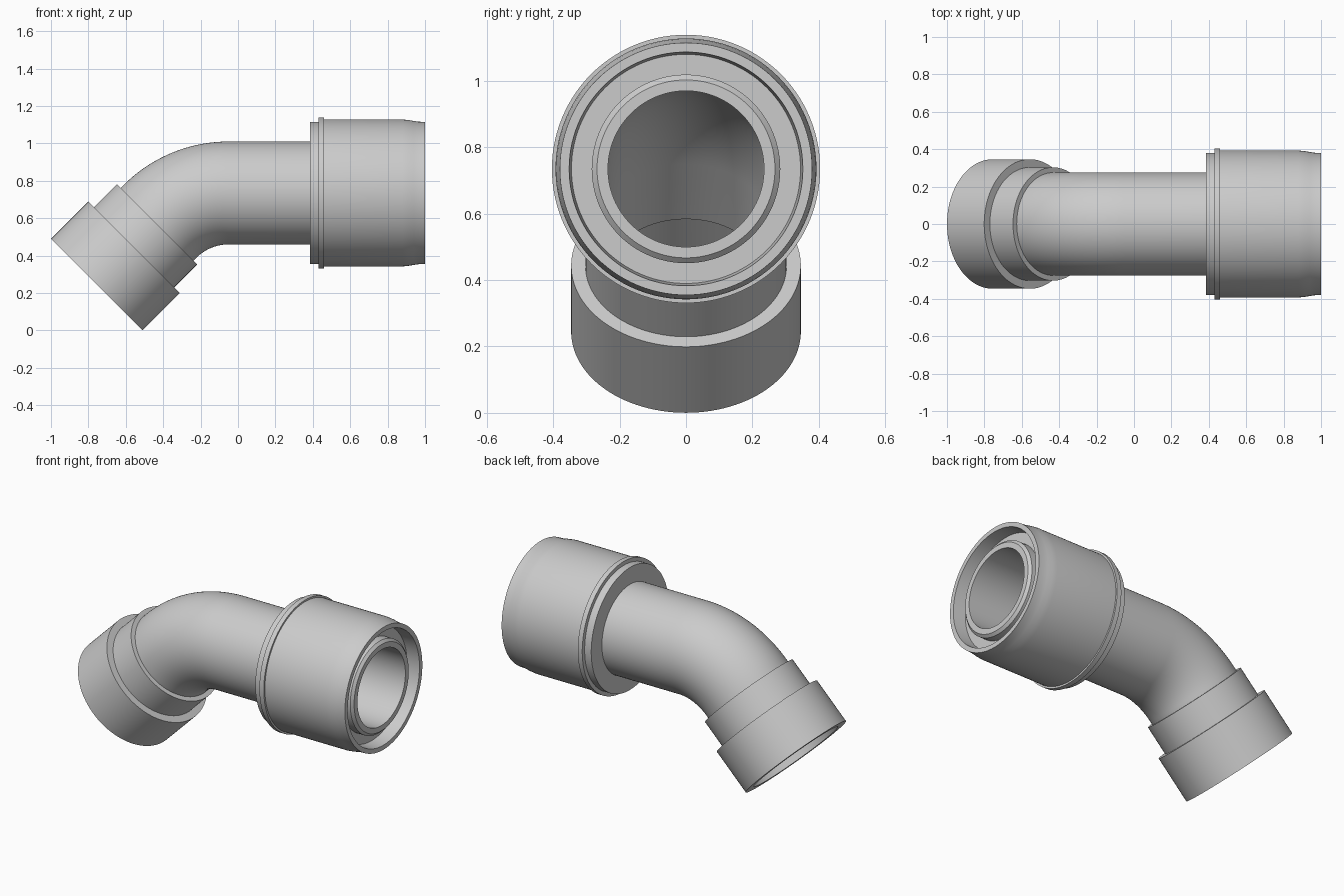
import bpy, bmesh
from math import sin, cos, tan, pi
from mathutils import Vector

if "Cube" in bpy.data.objects:
    bpy.data.objects.remove(bpy.data.objects["Cube"])

SIDES = 112
BEND_R, BEND_A = 0.52, pi / 4
AXIS_Z = 0.735
END = Vector((-0.755, 0, 0.245))                 # centre of the sloping open end
CORNER_X = -0.265                                # where the two straight axes cross
BEND_X = CORNER_X + BEND_R * tan(BEND_A / 2)
L1 = 1.0 - BEND_X                                # straight run from the x = 1 end
ARC = BEND_R * BEND_A
BEND_END = Vector((BEND_X - BEND_R * sin(BEND_A), 0,
                   AXIS_Z - BEND_R * (1 - cos(BEND_A))))
TOTAL = L1 + ARC + (END - BEND_END).length


def frame(s):
    """Centre and in-plane normal of the axis at distance s from the right end."""
    a = min(max((s - L1) / BEND_R, 0), BEND_A)
    c = Vector((BEND_X - BEND_R * sin(a), 0, AXIS_Z - BEND_R * (1 - cos(a))))
    extra = s - L1 if s < L1 else max(s - L1 - ARC, 0)
    return c + Vector((-cos(a), 0, -sin(a))) * extra, Vector((-sin(a), 0, cos(a)))


def sweep(name, profile):
    """Closed (distance, radius) profile turned around the bent axis."""
    bm = bmesh.new()
    rings = []
    for s, r in profile:
        c, n = frame(s)
        rings.append([bm.verts.new(c + n * r * cos(2 * pi * i / SIDES)
                                   + Vector((0, r * sin(2 * pi * i / SIDES), 0)))
                      for i in range(SIDES)])
    for k, a in enumerate(rings):
        b = rings[(k + 1) % len(rings)]
        for i in range(SIDES):
            j = (i + 1) % SIDES
            bm.faces.new((a[i], a[j], b[j], b[i]))
    bmesh.ops.recalc_face_normals(bm, faces=bm.faces[:])
    me = bpy.data.meshes.new(name)
    bm.to_mesh(me)
    bm.free()
    ob = bpy.data.objects.new(name, me)
    bpy.context.collection.objects.link(ob)
    bpy.ops.object.select_all(action='DESELECT')
    ob.select_set(True)
    bpy.context.view_layer.objects.active = ob
    bpy.ops.object.shade_smooth_by_angle(angle=0.5)
    return ob


def bend(r):
    return [(L1 + ARC * i / 24, r) for i in range(25)]


# Inner sleeve lip and annular recess of the right coupling
lip = [(0.015, 0.235), (0.015, 0.268), (0.03, 0.284), (0.08, 0.284),
       (0.08, 0.345), (0.0, 0.352)]
# Coupling outside: tapered mouth, body, flange, rear collar
coupling = [(0.0, 0.38), (0.035, 0.381), (0.06, 0.385), (0.09, 0.390), (0.12, 0.393),
            (0.54, 0.393), (0.54, 0.404), (0.57, 0.404), (0.57, 0.38), (0.615, 0.38)]
# Bent pipe outside
pipe = [(0.615, 0.275)] + bend(0.275)
# Stepped socket on the sloping end, with its inner stop
T = TOTAL
socket = [(T - 0.456, 0.275), (T - 0.456, 0.303), (T - 0.281, 0.303),
          (T - 0.281, 0.346), (T, 0.346), (T, 0.29), (T - 0.244, 0.28),
          (T - 0.244, 0.235)]
# Bore back through the bend
bore = bend(0.235)[::-1]

sweep("bent_pipe_fitting", lip + coupling + pipe + socket + bore)
